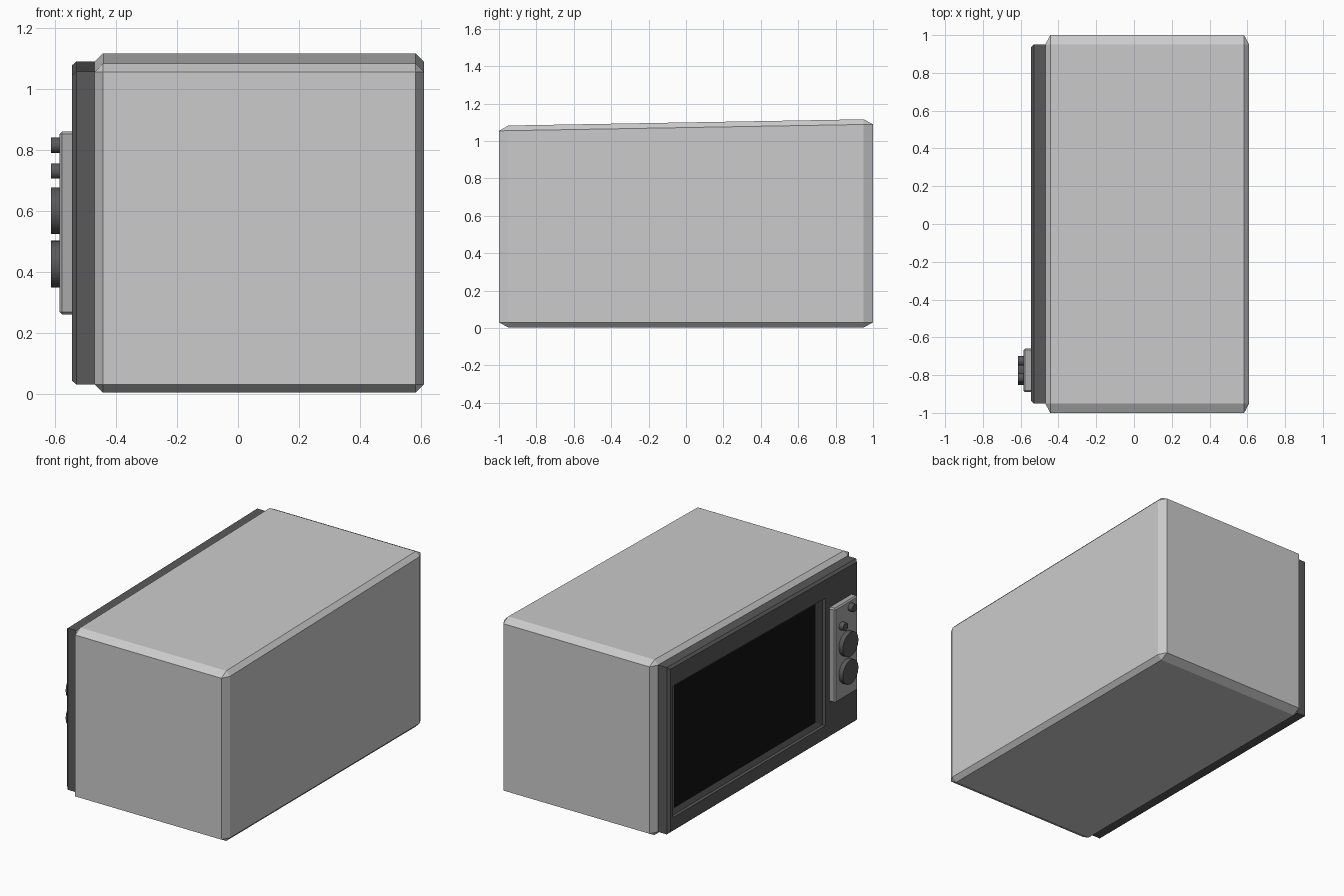
import bpy, bmesh, math
from mathutils import Matrix

if "Cube" in bpy.data.objects:
    bpy.data.objects.remove(bpy.data.objects["Cube"])

SLANT = 0.0175  # the top rises towards +y


def material(name, v):
    m = bpy.data.materials.new(name)
    m.diffuse_color = (v, v, v, 1)
    m.use_nodes = True
    m.node_tree.nodes["Principled BSDF"].inputs["Base Color"].default_value = m.diffuse_color
    return m


dark = material("dark_grey", 0.1)
black = material("black", 0.006)
mid = material("mid_grey", 0.4)


def finish(name, bm, mat=None, slant_from=None):
    # slant_from: vertices above this height follow the sloping top
    if slant_from is not None:
        for v in bm.verts:
            if v.co.z > slant_from:
                v.co.z += SLANT * v.co.y
    bmesh.ops.recalc_face_normals(bm, faces=bm.faces)
    mesh = bpy.data.meshes.new(name)
    bm.to_mesh(mesh)
    bm.free()
    ob = bpy.data.objects.new(name, mesh)
    bpy.context.collection.objects.link(ob)
    if mat:
        mesh.materials.append(mat)
    return ob


def chamfer_box(name, x, y, z, offset, relative=False, mat=None, slant_from=None):
    bm = bmesh.new()
    bmesh.ops.create_cube(bm, size=2)
    size = [(b - a) / 2 for a, b in (x, y, z)]

    def scale():
        bmesh.ops.scale(bm, vec=size, verts=bm.verts)
    if not relative:
        scale()
    bmesh.ops.bevel(bm, geom=bm.edges[:], offset=offset, segments=1, affect='EDGES')
    if relative:
        scale()
    bmesh.ops.translate(bm, vec=[(a + b) / 2 for a, b in (x, y, z)], verts=bm.verts)
    return finish(name, bm, mat, slant_from)


def rect_loft(name, rings, mat, cap_first=False):
    # rings: (x, y min, y max, z min, z max), joined one to the next
    bm = bmesh.new()
    loops = [[bm.verts.new((x, y, z)) for y, z in ((y0, z0), (y1, z0), (y1, z1), (y0, z1))]
             for x, y0, y1, z0, z1 in rings]
    for a, b in zip(loops, loops[1:]):
        for i in range(4):
            j = (i + 1) % 4
            bm.faces.new((a[i], a[j], b[j], b[i]))
    if cap_first:
        bm.faces.new(loops[0])
    return finish(name, bm, mat, 0.5)


# Casing
chamfer_box("casing", (-0.47, 0.61), (-1, 1), (0.003, 1.0995), 0.05, True, None, 0.5)

# Door panel with a stepped window opening
rect_loft("door_panel", [
    (-0.46, -0.95, 0.95, 0.03, 1.073),
    (-0.53, -0.95, 0.95, 0.03, 1.073),
    (-0.545, -0.935, 0.935, 0.043, 1.06),
    (-0.545, -0.62, 0.91, 0.125, 0.945),
    (-0.525, -0.62, 0.91, 0.125, 0.945),
    (-0.515, -0.565, 0.855, 0.157, 0.92),
], dark)

# Window glass
rect_loft("window_glass", [(-0.515, -0.565, 0.855, 0.157, 0.92)], black, True)

# Control plate
chamfer_box("control_plate", (-0.585, -0.535), (-0.89, -0.66), (0.26, 0.86), 0.008, mat=mid)

# Dials and buttons
for name, y, z, r in (("lower_dial", -0.775, 0.425, 0.077),
                      ("upper_dial", -0.775, 0.60, 0.077),
                      ("lower_button", -0.725, 0.73, 0.025),
                      ("upper_button", -0.815, 0.815, 0.025)):
    bm = bmesh.new()
    bmesh.ops.create_cone(bm, cap_ends=True, segments=32, radius1=r, radius2=r, depth=0.04,
                          matrix=Matrix.Translation((-0.594, y, z)) @ Matrix.Rotation(math.pi / 2, 4, 'Y'))
    ob = finish(name, bm, dark)
    bpy.context.view_layer.objects.active = ob
    ob.select_set(True)
    bpy.ops.object.shade_smooth_by_angle(angle=math.radians(30))
    ob.select_set(False)
